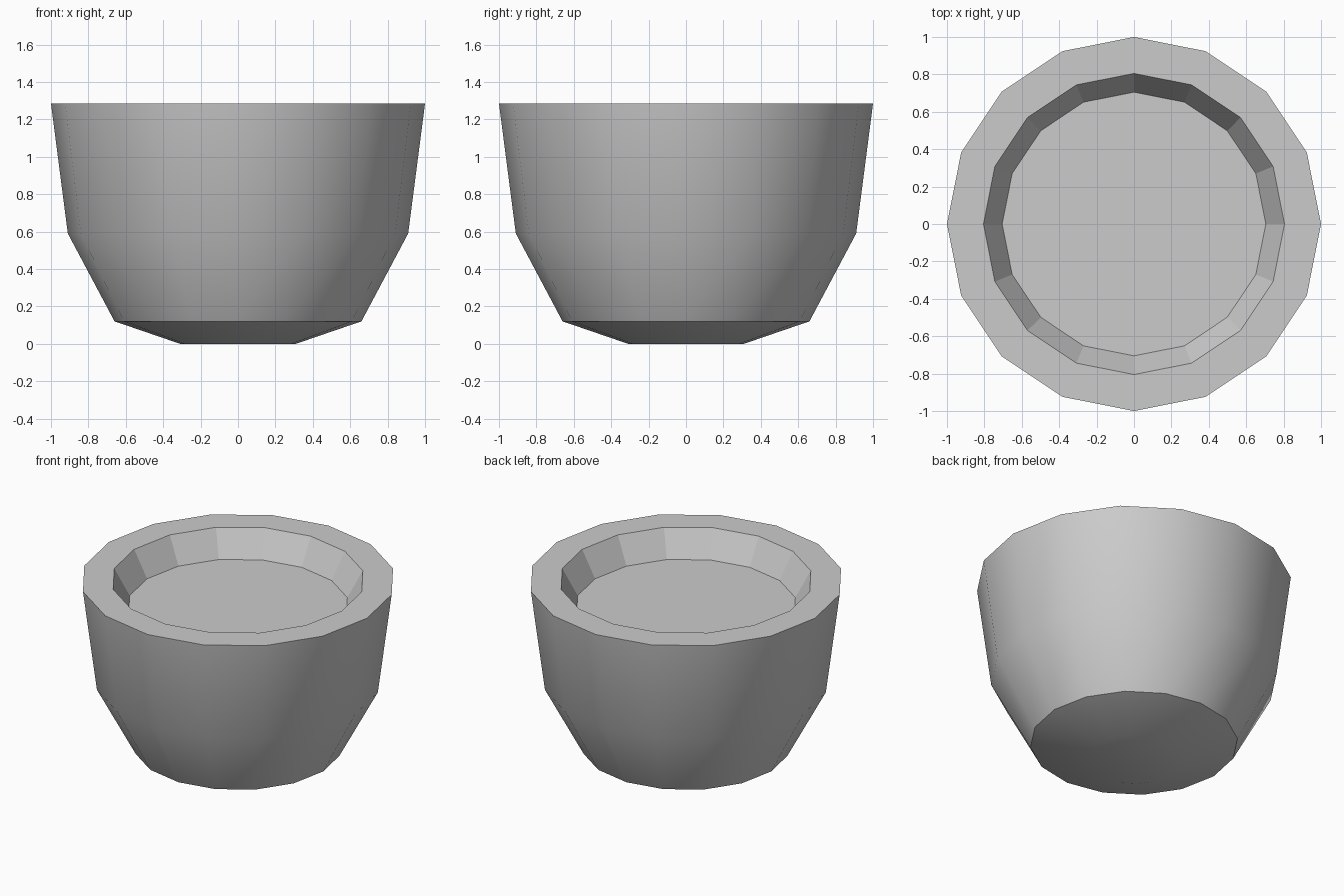
import bpy, bmesh, math

if "Cube" in bpy.data.objects:
    bpy.data.objects.remove(bpy.data.objects["Cube"])

SIDES = 16


def ring(bm, r, z):
    return [bm.verts.new((r * math.cos(2 * math.pi * i / SIDES),
                          r * math.sin(2 * math.pi * i / SIDES), z))
            for i in range(SIDES)]


def lathe(name, profile, smooth_bands, sharp_rings, cap_start=False, cap_end=False):
    """Spin a (radius, z) profile; smooth only the chosen bands."""
    bm = bmesh.new()
    rings = [ring(bm, r, z) for r, z in profile]
    for k in range(len(rings) - 1):
        a, b = rings[k], rings[k + 1]
        for i in range(SIDES):
            j = (i + 1) % SIDES
            f = bm.faces.new((a[i], a[j], b[j], b[i]))
            f.smooth = k in smooth_bands
    if cap_start:
        bm.faces.new(rings[0][::-1]).smooth = 0 in smooth_bands
    if cap_end:
        bm.faces.new(rings[-1])
    # keep the base crease and the rim edges crisp
    for k in sharp_rings:
        for i in range(SIDES):
            bm.edges.get((rings[k][i], rings[k][(i + 1) % SIDES])).smooth = False
    mesh = bpy.data.meshes.new(name)
    bm.to_mesh(mesh)
    bm.free()
    obj = bpy.data.objects.new(name, mesh)
    bpy.context.collection.objects.link(obj)
    return obj


# Cup: base, flared smooth wall, flat rim, faceted inner lip and shallow floor
lathe("cup",
      [(0.31, 0), (0.66, 0.12), (0.91, 0.59), (1.0, 1.285),
       (0.805, 1.285), (0.705, 1.105)],
      smooth_bands={0, 1, 2}, sharp_rings=(1, 3, 4, 5),
      cap_start=True, cap_end=True)
